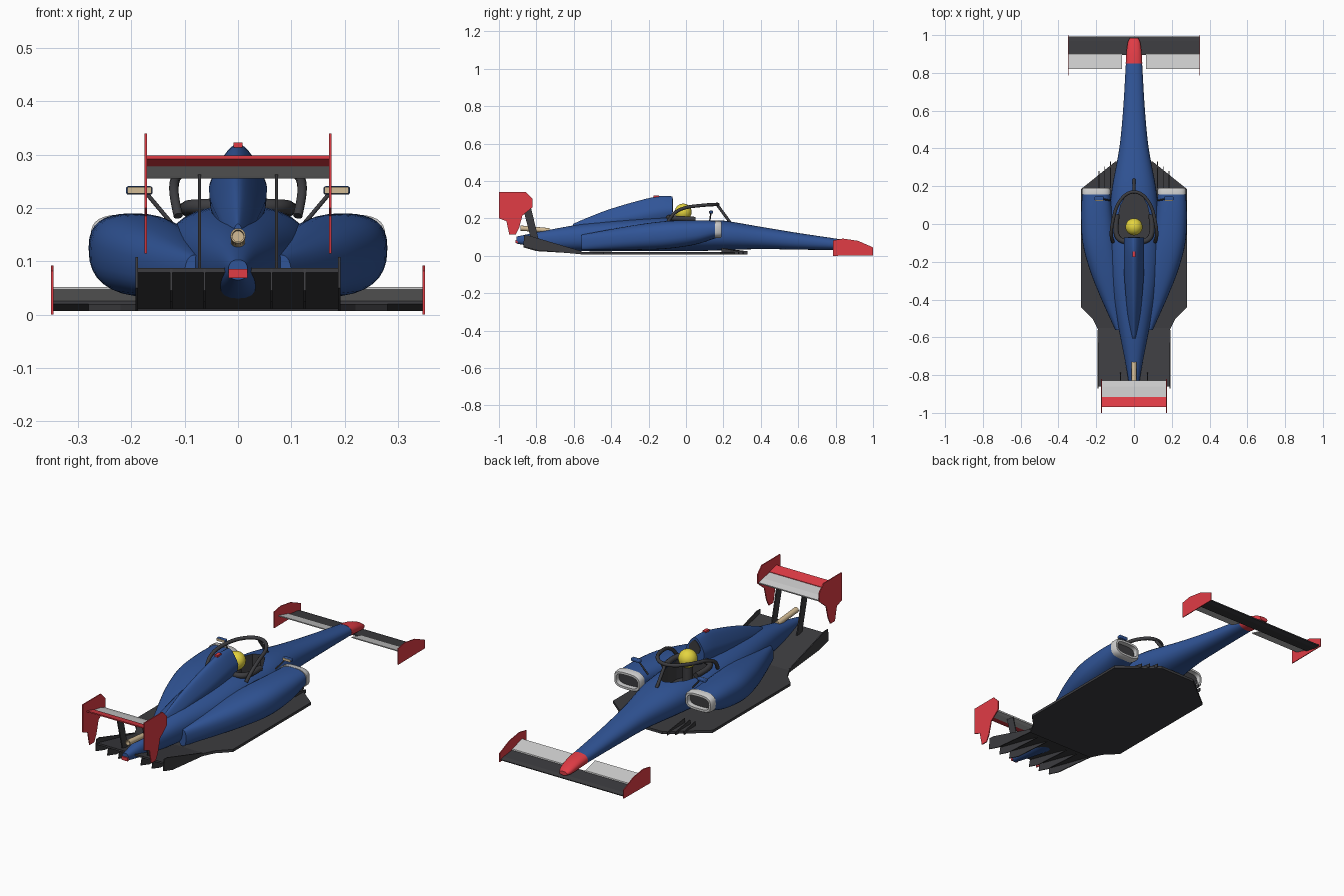
import bpy, bmesh, math
from mathutils import Vector

if "Cube" in bpy.data.objects:
    bpy.data.objects.remove(bpy.data.objects["Cube"])


def mat(name, r, g, b):
    m = bpy.data.materials.new(name)
    m.diffuse_color = (r, g, b, 1)
    m.use_nodes = True
    m.node_tree.nodes["Principled BSDF"].inputs["Base Color"].default_value = m.diffuse_color
    return m


BLUE = mat("blue_paint", 0.03, 0.09, 0.31)
RED = mat("red_paint", 0.75, 0.045, 0.06)
DARK = mat("carbon", 0.045, 0.045, 0.05)
WHITE = mat("white_paint", 0.82, 0.82, 0.82)
YELLOW = mat("yellow_paint", 0.78, 0.66, 0.05)
TAN = mat("bare_metal", 0.65, 0.5, 0.3)


def finish(name, bm, m, smooth=True):
    bmesh.ops.recalc_face_normals(bm, faces=bm.faces)
    me = bpy.data.meshes.new(name)
    bm.to_mesh(me)
    bm.free()
    ob = bpy.data.objects.new(name, me)
    bpy.context.collection.objects.link(ob)
    me.materials.append(m)
    if smooth:
        bpy.ops.object.select_all(action='DESELECT')
        ob.select_set(True)
        bpy.context.view_layer.objects.active = ob
        bpy.ops.object.shade_smooth_by_angle(angle=math.radians(40))
    return ob


def spline(rows, n):
    """Catmull-Rom interpolation through rows of numbers."""
    out = []
    for i in range(len(rows) - 1):
        p = [Vector(rows[min(max(k, 0), len(rows) - 1)]) for k in range(i - 1, i + 3)]
        for j in range(n):
            t = j / n
            out.append(0.5 * (2 * p[1] + (p[2] - p[0]) * t
                              + (2 * p[0] - 5 * p[1] + 4 * p[2] - p[3]) * t * t
                              + (3 * p[1] - p[0] - 3 * p[2] + p[3]) * t ** 3))
    return out + [Vector(rows[-1])]


def loft(name, rows, m, sub=5, power=2.3, taper=0.0, seg=32):
    """Rows are (y, centre x, half width, z bottom, z top)."""
    bm = bmesh.new()
    rings = []
    for y, cx, hw, zb, zt in (spline([Vector(r) for r in rows], sub) if sub > 1 else rows):
        ring = []
        for k in range(seg):
            a = 2 * math.pi * k / seg
            c, s = math.cos(a), math.sin(a)
            u = math.copysign(abs(c) ** (2 / power), c)
            v = math.copysign(abs(s) ** (2 / power), s)
            ring.append(bm.verts.new((cx + hw * u * (1 - taper * max(v, 0)), y,
                                      (zb + zt) / 2 + v * (zt - zb) / 2)))
        rings.append(ring)
    for a, b in zip(rings, rings[1:]):
        for k in range(seg):
            bm.faces.new((a[k], a[(k + 1) % seg], b[(k + 1) % seg], b[k]))
    bm.faces.new(rings[0])
    bm.faces.new(rings[-1])
    return finish(name, bm, m)


def prism(name, pts, lo, hi, m, axis='x'):
    """Extrude an outline: (y, z) along x, or (x, y) along z."""
    bm = bmesh.new()
    put = (lambda p, h: (h, p[0], p[1])) if axis == 'x' else (lambda p, h: (p[0], p[1], h))
    a = [bm.verts.new(put(p, lo)) for p in pts]
    b = [bm.verts.new(put(p, hi)) for p in pts]
    bm.faces.new(a)
    bm.faces.new(b)
    for i in range(len(pts)):
        j = (i + 1) % len(pts)
        bm.faces.new((a[i], a[j], b[j], b[i]))
    return finish(name, bm, m, False)


def tube(name, pts, r, m, kind='POLY'):
    cu = bpy.data.curves.new(name, 'CURVE')
    cu.dimensions = '3D'
    cu.bevel_depth = r
    cu.bevel_resolution = 3
    cu.use_fill_caps = True
    sp = cu.splines.new('POLY')
    path = spline(pts, 6) if kind == 'SMOOTH' else pts
    sp.points.add(len(path) - 1)
    for p, q in zip(sp.points, path):
        p.co = (*q, 1)
    ob = bpy.data.objects.new(name, cu)
    bpy.context.collection.objects.link(ob)
    cu.materials.append(m)
    return ob


def box(name, c, s, m, bevel=0.0):
    x, y, z = c
    a, b, h = (v / 2 for v in s)
    ob = prism(name, [(x - a, y - b), (x + a, y - b), (x + a, y + b), (x - a, y + b)], z - h, z + h, m, 'z')
    if bevel:
        md = ob.modifiers.new("round", 'BEVEL')
        md.width, md.segments = bevel, 3
    return ob


# Fuselage with cockpit opening
body = loft("fuselage", [(0.85, 0, .043, .030, .085), (0.6, 0, .058, .033, .122), (0.4, 0, .078, .036, .155),
                         (0.2, 0, .115, .030, .188), (0.05, 0, .132, .025, .195), (-0.1, 0, .138, .025, .205),
                         (-0.3, 0, .125, .025, .195), (-0.55, 0, .082, .025, .17), (-0.75, 0, .043, .04, .135),
                         (-0.905, 0, .018, .065, .103)], BLUE)
outline = [(0, .18), (.035, .165), (.07, .1), (.088, .02), (.088, -.05), (.075, -.085)]
cutter = prism("cockpit_cutter", outline + [(-x, y) for x, y in outline[:0:-1]], .09, .3, BLUE, 'z')
cutter.data.materials.append(DARK)
body.data.materials.append(DARK)
for p in cutter.data.polygons:
    p.material_index = 1
md = body.modifiers.new("cockpit", 'BOOLEAN')
md.operation, md.solver, md.object = 'DIFFERENCE', 'EXACT', cutter
bpy.context.view_layer.objects.active = body
bpy.ops.object.modifier_apply(modifier="cockpit")
bpy.data.objects.remove(cutter)

# Nose cone, engine cover and roof camera
loft("nose_cone", [(0.85, 0, .044, .029, .086), (0.91, 0, .040, .024, .075), (0.96, 0, .033, .02, .058),
                   (0.985, 0, .022, .022, .042)], RED)
loft("engine_cover", [(-.072, 0, .052, .18, .318), (-.15, 0, .054, .16, .318), (-.27, 0, .052, .14, .29),
                      (-.42, 0, .040, .13, .245), (-.54, 0, .026, .12, .198), (-.605, 0, .014, .12, .17)],
     BLUE, power=2.1, taper=.45)
loft("air_intake", [(-.073, 0, .032, .235, .305), (-.069, 0, .032, .235, .305)], DARK, 1, 2.1, .45)
box("roof_camera", (0, -.16, .318), (.017, .03, .01), RED)

# Driver, headrest and halo
bpy.ops.mesh.primitive_uv_sphere_add(segments=32, ring_count=16, radius=.045, location=(0, -.015, .234))
helmet = bpy.context.object
helmet.name = "helmet"
helmet.data.materials.append(YELLOW)
bpy.ops.object.shade_smooth()
tube("neck", [(0, -.015, .09), (0, -.015, .21)], .024, DARK)
tube("headrest", [(-.09, .05, .195), (-.095, -.04, .2), (-.07, -.085, .203), (0, -.095, .205), (.07, -.085, .203),
                  (.095, -.04, .2), (.09, .05, .195)], .014, DARK, 'SMOOTH')
side = [(.112, -.095, .185), (.12, -.06, .23), (.115, 0, .258), (.092, .09, .27), (.05, .15, .274)]
tube("halo_ring", side + [(0, .17, .275)] + [(-x, y, z) for x, y, z in side[::-1]], .009, DARK, 'SMOOTH')
tube("halo_strut", [(0, .165, .275), (0, .235, .18)], .008, DARK)

# Rear light, exhaust
box("rear_light", (0, -.905, .077), (.035, .012, .017), RED)
loft("exhaust", [(-.73, 0, .013, .122, .148), (-.885, 0, .014, .134, .162), (-.885, 0, .011, .137, .159),
                 (-.86, 0, .011, .135, .157)], TAN, 1, 2, seg=20)

# Floor and diffuser
half = [(.10, .33), (.28, .185), (.28, -.44), (.22, -.5), (.19, -.56)]
prism("floor", half + [(-x, y) for x, y in half[::-1]], .007, .02, DARK, 'z')
prism("diffuser", [(-.55, .008), (-.55, .02), (-.86, .088), (-.86, .079)], -.19, .19, DARK)

# Main planes of both wings
prism("front_wing_main", [(.99, .007), (.992, .012), (.97, .018), (.895, .026), (.895, .02), (.96, .007)],
      -.348, .348, DARK)
prism("rear_wing_main", [(-.83, .255), (-.828, .262), (-.86, .272), (-.92, .282), (-.92, .276), (-.86, .259)],
      -.172, .172, WHITE)
prism("rear_wing_flap", [(-.915, .276), (-.915, .284), (-.97, .298), (-.97, .292)], -.172, .172, RED)

front_plate = [(.785, .082), (.84, .092), (.92, .08), (1, .045), (1, .002), (.785, 0)]
rear_plate = [(-1, .34), (-.855, .34), (-.82, .305), (-.82, .26), (-.875, .215), (-.892, .15), (-.91, .115),
              (-.945, .115), (-.96, .185), (-1, .2)]

for s, tag in ((1, "right"), (-1, "left")):
    def fin(name, pts, x, t, m):
        prism(f"{name}_{tag}", pts, s * x - t / 2, s * x + t / 2, m)

    # Sidepod and its intake ring
    loft(f"sidepod_{tag}", [(y, s * cx, hw, zb, zt) for y, cx, hw, zb, zt in (
        (.16, .2, .074, .095, .187), (.05, .197, .083, .06, .19), (-.1, .182, .09, .038, .186),
        (-.25, .15, .082, .032, .168), (-.4, .115, .057, .03, .142), (-.56, .08, .02, .03, .112))], BLUE, power=2.5)
    loft(f"intake_ring_{tag}", [(y, s * .2, hw, .141 - h, .141 + h) for y, hw, h in (
        (.155, .076, .047), (.182, .075, .046), (.19, .07, .041), (.19, .061, .03), (.165, .058, .028))],
         WHITE, 1, 3.2)
    loft(f"intake_mouth_{tag}", [(y, s * .2, .058, .113, .169) for y in (.164, .168)], DARK, 1, 3.2)

    # Mirror with glass on its rear face, and stay
    box(f"mirror_{tag}", (s * .185, .135, .233), (.05, .02, .016), BLUE, .005)
    box(f"mirror_glass_{tag}", (s * .185, .1245, .233), (.045, .003, .012), TAN)
    tube(f"mirror_stay_{tag}", [(s * .172, .133, .228), (s * .125, .125, .172)], .004, DARK)

    # Wing endplates, flap and pylon
    fin("front_endplate", front_plate, .348, .004, RED)
    fin("rear_endplate", rear_plate, .173, .005, RED)
    fin("front_wing_flap", [(.902, .024), (.9, .031), (.82, .052), (.82, .047)], .206, .284, WHITE)
    fin("rear_pylon", [(-.875, .268), (-.83, .262), (-.785, .075), (-.825, .075)], .072, .006, DARK)

    # Diffuser fences and floor leading-edge vanes
    fin("diffuser_side", [(-.56, .008), (-.56, .025), (-.84, .108), (-.865, .108), (-.87, .05), (-.8, .03)],
        .19, .005, DARK)
    for i, x in enumerate((.063, .125)):
        fin(f"diffuser_fence_{i}", [(-.58, .012), (-.86, .086), (-.87, .045), (-.8, .025)], x, .004, DARK)
    for i, x in enumerate((.125, .155, .185)):
        e = .33 - i * .025
        fin(f"floor_vane_{i}", [(e, .008), (e, .024), (.19, .042), (.19, .008)], x, .004, DARK)
